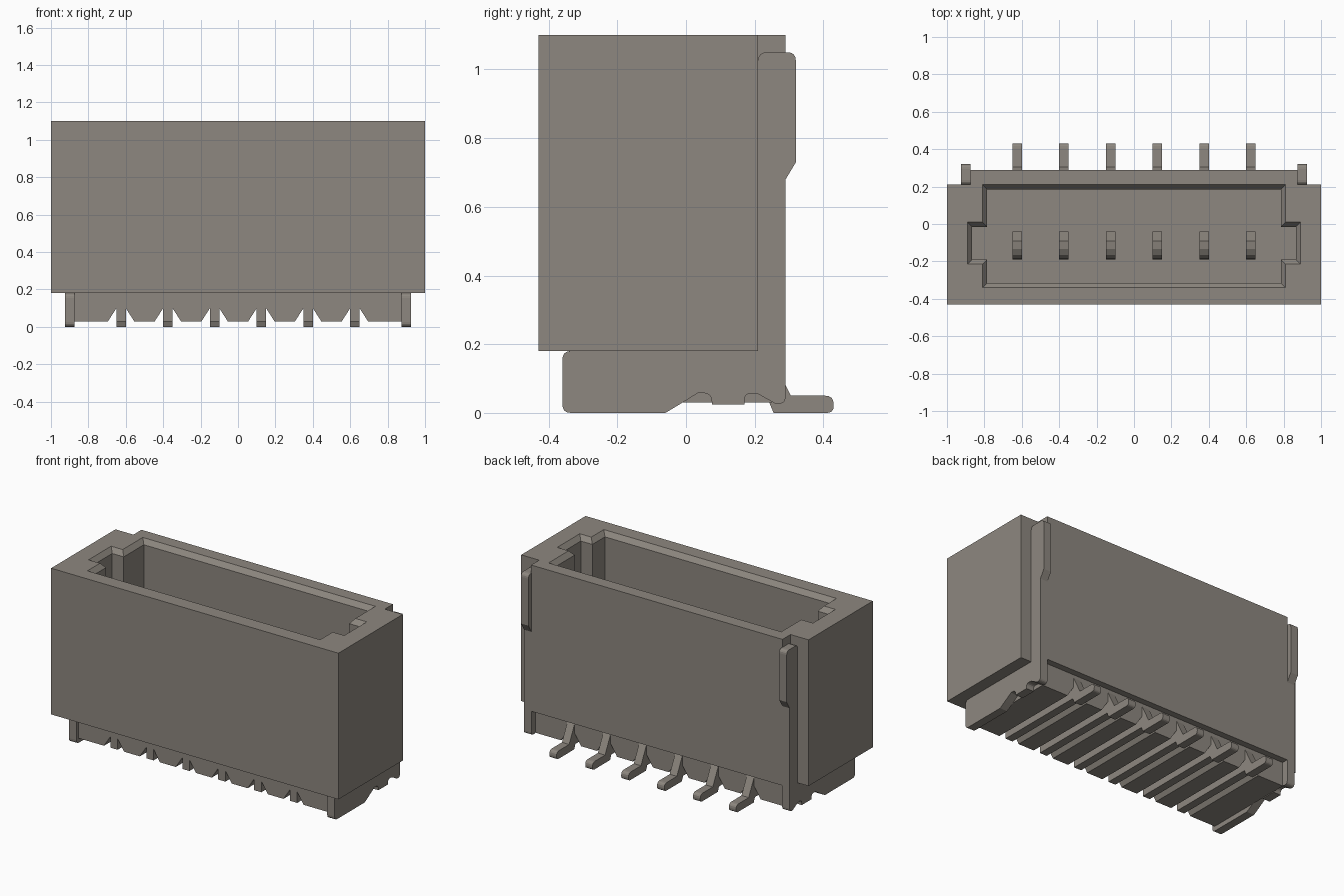
import bpy, bmesh
from mathutils import Vector

if "Cube" in bpy.data.objects:
    bpy.data.objects.remove(bpy.data.objects["Cube"])

grey = bpy.data.materials.new("warm_grey")
grey.use_nodes = True
colour = (0.27, 0.245, 0.215, 1)
grey.diffuse_color = colour
grey.node_tree.nodes["Principled BSDF"].inputs["Base Color"].default_value = colour

FLOOR, TOP, LEDGE = 0.26, 1.1, 0.18
PINS = [-0.625 + 0.25 * i for i in range(6)]
HALF = 0.025


def rounded(points, steps=4):
    """Replace each corner that has a third value (radius) by an arc."""
    out = []
    for i, p in enumerate(points):
        c = Vector(p[:2])
        if len(p) == 2:
            out.append(c)
            continue
        a = c + (Vector(points[i - 1][:2]) - c).normalized() * p[2]
        b = c + (Vector(points[(i + 1) % len(points)][:2]) - c).normalized() * p[2]
        for k in range(steps + 1):
            t = k / steps
            out.append(a * (1 - t) ** 2 + c * 2 * t * (1 - t) + b * t * t)
    return out


def loft(name, rings):
    """Closed solid through a stack of matching rings."""
    bm = bmesh.new()
    loops = [[bm.verts.new(v) for v in ring] for ring in rings]
    n = len(loops[0])
    for low, high in zip(loops, loops[1:]):
        for i in range(n):
            j = (i + 1) % n
            bm.faces.new((low[i], low[j], high[j], high[i]))
    bm.faces.new(loops[0][::-1])
    bm.faces.new(loops[-1])
    bmesh.ops.recalc_face_normals(bm, faces=bm.faces)
    mesh = bpy.data.meshes.new(name)
    bm.to_mesh(mesh)
    bm.free()
    obj = bpy.data.objects.new(name, mesh)
    mesh.materials.append(grey)
    bpy.context.collection.objects.link(obj)
    return obj


def plate(name, profile, x0, x1):
    """Side profile (y, z) extruded along x."""
    pts = rounded(profile)
    return loft(name, [[(x, p.x, p.y) for p in pts] for x in (x0, x1)])


def cavity_ring(z, grow):
    """Socket outline with a key slot at both ends."""
    w, s, y0, y1 = 0.785 + grow, 0.865 + grow, -0.315 - grow, 0.185 + grow
    k0, k1 = -0.19 - grow, -0.015 + grow
    right = [(w, y0), (w, k0), (s, k0), (s, k1), (w, k1), (w, y1)]
    left = [(-x, y) for x, y in reversed(right)]
    return [(x, y, z) for x, y in right + left]


# Housing with a narrower rear step
outline = [(-1, -0.43), (1, -0.43), (1, 0.21), (0.875, 0.21),
           (0.875, 0.29), (-0.875, 0.29), (-0.875, 0.21), (-1, 0.21)]
housing = loft("housing", [[(x, y, z) for x, y in outline] for z in (LEDGE, TOP)])

# Open socket with a chamfered rim
cutter = loft("socket_cutter", [cavity_ring(FLOOR, 0), cavity_ring(TOP - 0.03, 0),
                                cavity_ring(TOP, 0.025), cavity_ring(TOP + 0.03, 0.05)])
cutter.hide_render = True
cut = housing.modifiers.new("socket", "BOOLEAN")
cut.operation, cut.solver, cut.object = "DIFFERENCE", "EXACT", cutter
bpy.context.view_layer.objects.active = housing
bpy.ops.object.modifier_apply(modifier=cut.name)
bpy.data.objects.remove(cutter)

# Base with a tapered notch for each contact
teeth = [(-0.875, LEDGE), (0.875, LEDGE), (0.875, 0.03)]
for x in reversed(PINS):
    teeth += [(x + 0.07, 0.03), (x + HALF, 0.1), (x - HALF, 0.1), (x - 0.07, 0.03)]
teeth.append((-0.875, 0.03))
loft("notched_base", [[(x, y, z) for x, z in teeth] for y in (-0.34, 0.25)])

# Contacts: bar in the notch, solder foot, pin inside the socket
bar = [(-0.34, 0.03), (0.25, 0.03), (0.25, 0.11), (-0.34, 0.11)]
foot = [(0.255, 0), (0.43, 0, 0.02), (0.43, 0.05, 0.025), (0.305, 0.05),
        (0.24, LEDGE), (0.18, LEDGE)]
pin = [(-0.19, FLOOR - 0.02), (-0.04, FLOOR - 0.02), (-0.04, 0.76),
       (-0.09, 0.84), (-0.19, 0.84, 0.1)]
for i, x in enumerate(PINS, 1):
    plate(f"contact_bar_{i}", bar, x - HALF, x + HALF)
    plate(f"solder_foot_{i}", foot, x - HALF, x + HALF)
    plate(f"contact_pin_{i}", pin, x - HALF, x + HALF)

# Retention tabs on both sides
tab = [(-0.36, 0, 0.025), (-0.06, 0), (-0.015, 0.027), (0.035, 0.058), (0.075, 0.058, 0.025),
       (0.075, 0.025), (0.17, 0.025), (0.17, 0.06, 0.025), (0.21, 0.055), (0.26, 0.027),
       (0.29, 0.027, 0.02), (0.29, 0.68), (0.32, 0.73), (0.32, 1.05, 0.025),
       (0.21, 1.05, 0.025), (0.21, LEDGE), (-0.36, LEDGE, 0.025)]
for name, side in (("left", 1), ("right", -1)):
    plate(f"{name}_retention_tab", tab, side * 0.873, side * 0.925)
